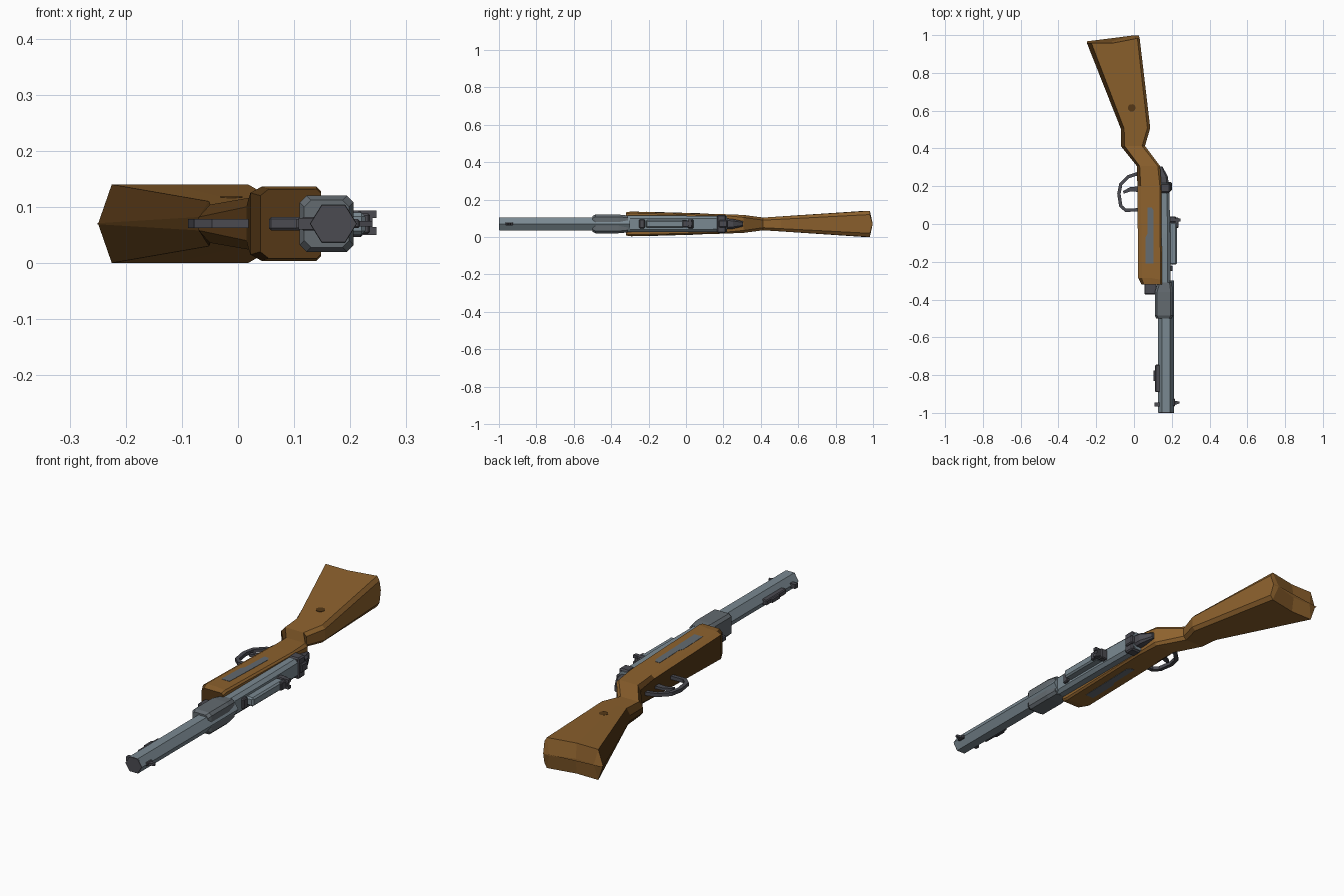
import bpy, bmesh, math
from mathutils import Vector

cube = bpy.data.objects.get("Cube")
if cube:
    bpy.data.objects.remove(cube, do_unlink=True)

MID = 0.07  # height of the symmetry plane


def material(name, rgb):
    m = bpy.data.materials.new(name)
    m.use_nodes = True
    m.diffuse_color = (*rgb, 1)
    m.node_tree.nodes["Principled BSDF"].inputs["Base Color"].default_value = (*rgb, 1)
    return m


wood = material("wood", (0.265, 0.12, 0.026))
dark_wood = material("dark wood", (0.09, 0.039, 0.008))
steel = material("blue steel", (0.195, 0.25, 0.285))
grey = material("grey steel", (0.125, 0.145, 0.162))
dark = material("dark steel", (0.07, 0.07, 0.083))


def loft(name, rings, mat):
    """Skin equal-length rings of points and cap both ends."""
    bm = bmesh.new()
    loops = [[bm.verts.new(p) for p in r] for r in rings]
    n = len(loops[0])
    for a, b in zip(loops, loops[1:]):
        for i in range(n):
            j = (i + 1) % n
            bm.faces.new((a[i], a[j], b[j], b[i]))
    bm.faces.new(loops[0])
    bm.faces.new(loops[-1])
    bmesh.ops.remove_doubles(bm, verts=bm.verts, dist=0.0005)
    bmesh.ops.recalc_face_normals(bm, faces=bm.faces)
    me = bpy.data.meshes.new(name)
    bm.to_mesh(me)
    bm.free()
    me.materials.append(mat)
    ob = bpy.data.objects.new(name, me)
    bpy.context.collection.objects.link(ob)
    return ob


def box(name, x, y, z, mat, bevel=0):
    ring = lambda yy: [(x[0], yy, z[0]), (x[1], yy, z[0]), (x[1], yy, z[1]), (x[0], yy, z[1])]
    ob = loft(name, [ring(y[0]), ring(y[1])], mat)
    if bevel:
        mod = ob.modifiers.new("bevel", "BEVEL")
        mod.width, mod.segments = bevel, 1
    return ob


def slab(name, outline, half, mat, z=MID):
    """Extrude an x, y outline evenly about the height z."""
    return loft(name, [[(x, y, z + s * half) for x, y in outline] for s in (-1, 1)], mat)


def hex_ring(x, y, rx, rz):
    return [(x + rx * math.cos(k * math.pi / 3), y,
             MID + rz * math.sin(k * math.pi / 3) / math.sin(math.pi / 3)) for k in range(6)]


def oct_ring(y, x0, x1, h, c):
    xs = (x0, x0 + c, x1 - c, x1)
    up = list(zip(xs, (h - c, h, h, h - c)))
    return [(x, y, MID + d) for x, d in up] + [(x, y, MID - d) for x, d in reversed(up)]


# Stock: underside x, inset, y; comb x, inset, y; half depths
def stock_ring(xl, d, yl, xh, e, yh, h, hl, hh):
    a, b = xl + d, xh - e
    up = [(xl, yl, hl), (a, yl, h), (a + .45 * (b - a), yl, h), (b, yh, h), (xh, yh, hh)]
    return [(x, y, MID + t) for x, y, t in up] + [(x, y, MID - t) for x, y, t in reversed(up)]


stations = [
    (-.25, .04, .967, .026, .03, .998, .002, .001, .001),
    (-.249, .024, .957, .03, .012, .983, .07, .001, .05),
    (-.07, .018, .505, .086, .015, .508, .04, .012, .025),
    (-.07, .02, .413, .058, .015, .413, .034, .012, .02),
    (.015, .015, .307, .138, .012, .307, .048, .03, .035),
    (.018, .018, .2, .145, .008, .2, .052, .042, .045),
    (.022, .02, -.285, .148, .008, -.295, .066, .055, .058),
    (.04, .015, -.32, .148, .008, -.32, .062, .05, .054),
]
stock = loft("stock", [stock_ring(*s) for s in stations], wood)
stock.data.materials.append(dark_wood)
for f in stock.data.polygons:  # underside and fore end are the darker wood
    if f.normal.x < -.5 or f.normal.y < -.6:
        f.material_index = 1

# Details on both flanks of the stock
circle = [(-.012 + .02 * math.cos(k * math.pi / 8), .615 + .02 * math.sin(k * math.pi / 8))
          for k in range(16)]
panel = [(.062, -.21), (.104, -.21), (.104, .07), (.094, .088), (.072, .088), (.072, -.05), (.062, -.07)]
slab("stock_stud", circle, .002, dark_wood, MID + .0465)
for side, tag in ((1, "upper"), (-1, "lower")):
    plate = slab(tag + "_side_panel", panel, .003, grey, MID)
    for v in plate.data.vertices:  # follow the flank slope
        v.co.z += side * (.0575 - .0285 * (v.co.y + .05))

# Barrel, muzzle and collar
loft("barrel", [hex_ring(.17, y, .042, .034) for y in (-.996, -.3)], steel)
loft("muzzle_face", [hex_ring(.17, -1.0, .041, .033), hex_ring(.17, -.995, .042, .034)], dark)
loft("barrel_collar", [oct_ring(-.5, .118, .198, .042, .012), oct_ring(-.485, .11, .206, .05, .012),
                       oct_ring(-.36, .11, .206, .05, .012), oct_ring(-.31, .125, .2, .045, .012)], grey)

# Receiver and its tapering tail
loft("receiver", [oct_ring(-.32, .12, .192, .044, .014), oct_ring(-.05, .12, .192, .044, .014),
                  oct_ring(.22, .12, .186, .042, .014)], steel)
loft("receiver_tail", [oct_ring(.2, .12, .184, .03, .01), oct_ring(.25, .12, .18, .026, .01),
                       oct_ring(.305, .11, .15, .014, .006)], dark)
box("receiver_rear_band", (.14, .192), (.165, .215), (.022, .118), dark, .006)
box("bolt_catch", (.17, .2), (.175, .222), (.05, .09), dark, .005)

# Top cover with end stops
box("top_cover", (.185, .227), (-.215, .01), (.05, .09), steel, .007)
for y in (-.235, .025):
    box("cover_stop", (.18, .205 if y < 0 else .222), (y - .015, y + .015), (.046, .094), dark, .004)

# Rear sight
box("rear_sight_base", (.19, .235), (-.02, .035), (.052, .088), dark, .003)
box("rear_sight_leaf", (.215, .24), (.012, .03), (.05, .094), dark)
for z in (.05, .08):
    box("rear_sight_ear", (.235, .247), (.012, .03), (z, z + .014), dark)

# Front sight
box("front_sight_base", (.2, .217), (-.965, -.925), (.062, .078), dark, .003)
slab("front_sight_blade", [(.21, -.96), (.21, -.935), (.24, -.94), (.24, -.95)], .005, dark)

# Lugs under the barrel
box("barrel_lug", (.112, .15), (-.89, -.745), (.058, .082), dark, .004)
box("barrel_lug_step", (.104, .125), (-.83, -.775), (.062, .078), dark)
box("barrel_lug_catch", (.108, .14), (-.965, -.945), (.06, .08), dark)
box("fore_end_lug", (.055, .12), (-.372, -.3), (.058, .082), dark, .004)

# Trigger guard: a flat band swept along a path
path = [(.03, .27), (-.03, .25), (-.07, .21), (-.08, .16), (-.07, .095), (-.045, .073), (.03, .075)]
rings = []
for i, p in enumerate(path):
    a, b = Vector(path[max(i - 1, 0)]), Vector(path[min(i + 1, len(path) - 1)])
    t = (b - a).normalized()
    n = Vector((-t.y, t.x)) * .009
    rings.append([(p[0] + s * n.x, p[1] + s * n.y, MID + q * .008)
                  for s, q in ((1, 1), (1, -1), (-1, -1), (-1, 1))])
loft("trigger_guard", rings, dark)
slab("trigger", [(.03, .2), (-.02, .195), (-.058, .175), (-.055, .16), (-.02, .172), (.03, .17)], .006, dark)
